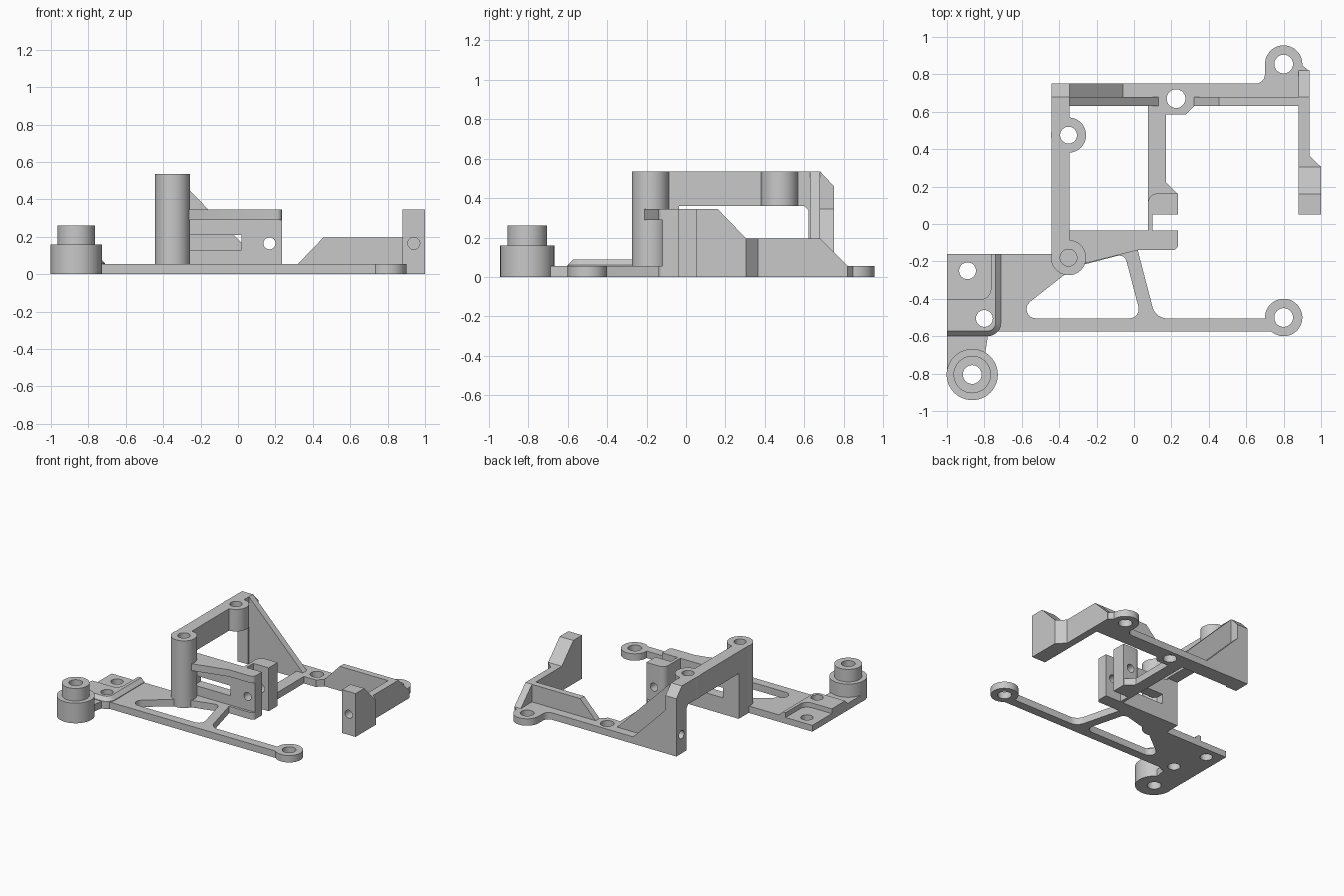
import bpy, bmesh, math
from mathutils import Vector

if "Cube" in bpy.data.objects:
    bpy.data.objects.remove(bpy.data.objects["Cube"])

grey = bpy.data.materials.new("plain grey")
grey.use_nodes = True
GREY = (0.58, 0.58, 0.58, 1)
grey.diffuse_color = GREY
grey.node_tree.nodes["Principled BSDF"].inputs["Base Color"].default_value = GREY

FLOOR = 0.055
parts = []


def rounded(points, steps=6):
    """Corner list (x, y[, radius]) turned into a filleted outline."""
    out = []
    for i, p in enumerate(points):
        c = Vector(p[:2])
        if len(p) == 2:
            out.append(c)
            continue
        a = (Vector(points[i - 1][:2]) - c).normalized()
        b = (Vector(points[(i + 1) % len(points)][:2]) - c).normalized()
        half = a.angle(b) / 2
        mid = c + (a + b).normalized() * p[2] / math.sin(half)
        start = (c + a * p[2] / math.tan(half) - mid).normalized()
        end = (c + b * p[2] / math.tan(half) - mid).normalized()
        out += [mid + start.slerp(end, k / steps) * p[2] for k in range(steps + 1)]
    return out


def circle(x, y, r, n=48):
    return [(x + r * math.cos(2 * math.pi * k / n), y + r * math.sin(2 * math.pi * k / n)) for k in range(n)]


def loft(name, sections, axis="z", keep=True):
    """Solid through outlines at given heights along an axis."""
    place = {"z": lambda u, v, h: (u, v, h),
             "y": lambda u, v, h: (u, h, v),
             "x": lambda u, v, h: (h, u, v)}[axis]
    bm = bmesh.new()
    rings = [[bm.verts.new(place(p[0], p[1], h)) for p in rounded(pts)] for pts, h in sections]
    bm.faces.new(rings[0])
    bm.faces.new(rings[-1])
    for lo, hi in zip(rings, rings[1:]):
        for i in range(len(lo)):
            bm.faces.new((lo[i - 1], lo[i], hi[i], hi[i - 1]))
    bmesh.ops.recalc_face_normals(bm, faces=bm.faces)
    mesh = bpy.data.meshes.new(name)
    bm.to_mesh(mesh)
    bm.free()
    ob = bpy.data.objects.new(name, mesh)
    bpy.context.collection.objects.link(ob)
    mesh.materials.append(grey)
    if keep:
        parts.append(ob)
    return ob


def prism(name, pts, lo, hi, axis="z", keep=True):
    return loft(name, [(pts, lo), (pts, hi)], axis, keep)


def rect(a, b, c, d):
    return [(a, c), (b, c), (b, d), (a, d)]


def cut(targets, pts, lo, hi, axis="z"):
    cutter = prism("cutter", pts, lo, hi, axis, keep=False)
    cutter.hide_render = True
    for ob in targets:
        mod = ob.modifiers.new("cut", "BOOLEAN")
        mod.operation, mod.solver, mod.object = "DIFFERENCE", "EXACT", cutter
        bpy.context.view_layer.objects.active = ob
        bpy.ops.object.modifier_apply(modifier=mod.name)
    bpy.data.objects.remove(cutter)


# Front base plate with its long strip and triangular window
plate = prism("base_plate", [(-0.75, -0.16), (-0.35, -0.16), (-0.28, -0.215), (0.02, -0.14),
                             (0.115, -0.505, 0.08), (0.8, -0.505), (0.8, -0.575), (-0.75, -0.575)], 0, FLOOR)
cut([plate], [(-0.37, -0.27), (-0.28, -0.22), (-0.05, -0.16, 0.04), (0.04, -0.505, 0.05),
              (-0.67, -0.505, 0.05)], -0.1, 0.2)

# Raised corner pad with sloped rim and shallow pocket
low = [(-1, -0.16), (-0.712, -0.16), (-0.712, -0.6, 0.07), (-1, -0.6)]
top = [(-1, -0.16), (-0.74, -0.16), (-0.74, -0.573, 0.045), (-1, -0.573)]
pad = loft("corner_pad", [(low, 0), (low, 0.06), (top, 0.088)])
cut([pad], [(-1.1, -0.1), (-1.1, -0.405), (-0.765, -0.405, 0.06), (-0.765, -0.1)], 0.05, 0.2)
for x, y in ((-0.89, -0.25), (-0.8, -0.505)):
    cut([pad, plate], circle(x, y, 0.045), -0.1, 0.2)

# Stepped standoff and its web
web = prism("standoff_web", [(-1, -0.8), (-1, -0.59), (-0.78, -0.59), (-0.8, -0.72), (-0.865, -0.8)], 0, FLOOR)
foot = prism("standoff_base", circle(-0.865, -0.805, 0.137), 0, 0.16)
neck = prism("standoff_neck", circle(-0.865, -0.805, 0.1), 0.15, 0.26)
cut([web, foot, neck], circle(-0.865, -0.805, 0.05), -0.1, 0.4)

# Front mounting ring
ring = prism("front_ring", circle(0.8, -0.5, 0.1), 0, FLOOR)
cut([ring, plate], circle(0.8, -0.5, 0.05), -0.1, 0.2)

# Tall column, overhead beam and beam boss
beam = prism("overhead_beam", [(-0.2, 0), (-0.2, 0.535), (0.68, 0.535), (0.75, 0.46), (0.75, 0), (0.62, 0),
                               (0.62, 0.34), (0.6, 0.36), (-0.035, 0.36), (-0.035, 0)], -0.44, -0.345, "x")
column = prism("front_column", circle(-0.35, -0.18, 0.094), 0, 0.535)
boss = prism("beam_boss", circle(-0.35, 0.475, 0.094), 0.36, 0.535)
cut([beam, column], circle(-0.35, -0.18, 0.045), 0.2, 0.7)
cut([beam, boss], circle(-0.35, 0.475, 0.045), 0.2, 0.7)

# Rear bar with mounting ear and screw tab
bar = prism("rear_bar", [(-0.44, 0.63), (-0.44, 0.75), (0.7, 0.75, 0.05), (0.7, 0.855), (0.89, 0.855),
                         (0.935, 0.82), (0.935, 0.63), (0.32, 0.63), (0.275, 0.585), (0.17, 0.585),
                         (0.17, 0.63)], 0, FLOOR)
ear = prism("rear_ring", circle(0.8, 0.855, 0.1), 0, FLOOR)
cut([bar, ear], circle(0.8, 0.855, 0.05), -0.1, 0.2)
cut([bar], circle(0.225, 0.67, 0.05), -0.1, 0.2)

# Rear gussets and the post's side hole
gussets = []
for name, height, reach, near, far in (("inner_gusset", 0.535, 0.13, 0.63, 0.68),
                                       ("outer_gusset", 0.345, -0.06, 0.68, 0.75)):
    gussets.append(prism(name, [(-0.44, 0), (-0.44, height), (-0.345, height), (reach, FLOOR), (reach, 0)],
                         near, far, "y"))
cut(gussets + [beam], circle(0.685, 0.15, 0.032), -0.6, -0.3, "x")

# Rear right wall and side arm ending in a screw block
prism("rear_wall", [(0.32, 0), (0.32, FLOOR), (0.455, 0.195), (0.935, 0.195), (0.935, 0)], 0.63, 0.68, "y")
arm = prism("side_arm", [(0.82, 0), (0.82, FLOOR), (0.68, 0.195), (0.305, 0.195), (0.16, 0.345),
                         (0.05, 0.345), (0.05, 0)], 0.88, 1.0, "x")
cut([arm], [(0.937, 0.9), (0.937, 0.365), (1.0, 0.305), (1.1, 0.305), (1.1, 0.9)], -0.1, 0.5)
cut([arm], circle(0.94, 0.165, 0.032), 0, 0.22, "y")

# Centre arm
prism("centre_arm", [(0.075, 0.64), (0.075, 0.05), (0.235, 0.05), (0.235, 0.16), (0.17, 0.225),
                     (0.17, 0.64)], 0, FLOOR)

# Clamp: folded wall with slot and screw hole, plus its sloped foot and rail
clamp = prism("clamp_wall", [(-0.345, -0.12), (0.235, -0.12), (0.235, -0.035), (0.1, -0.035), (0.1, 0.05),
                             (0.235, 0.05), (0.235, 0.163), (0.075, 0.163, 0.05), (0.075, -0.035),
                             (-0.345, -0.035)], 0, 0.345)
cut([clamp], rect(-0.3, 0.02, 0.13, 0.21), -0.3, 0, "y")
cut([clamp], circle(0.168, 0.165, 0.032), -0.3, 0.4, "y")
outline = [(-0.28, -0.215), (0.02, -0.14), (0.235, -0.14, 0.03), (0.235, -0.035), (-0.28, -0.035)]
for name, lo, hi in (("clamp_foot", 0, FLOOR), ("clamp_rail", 0.29, 0.345)):
    prism(name, outline, lo, hi)

# Smooth round surfaces, keep hard edges
bpy.ops.object.select_all(action="DESELECT")
for ob in parts:
    ob.select_set(True)
bpy.context.view_layer.objects.active = parts[0]
bpy.ops.object.shade_smooth_by_angle(angle=math.radians(25))
